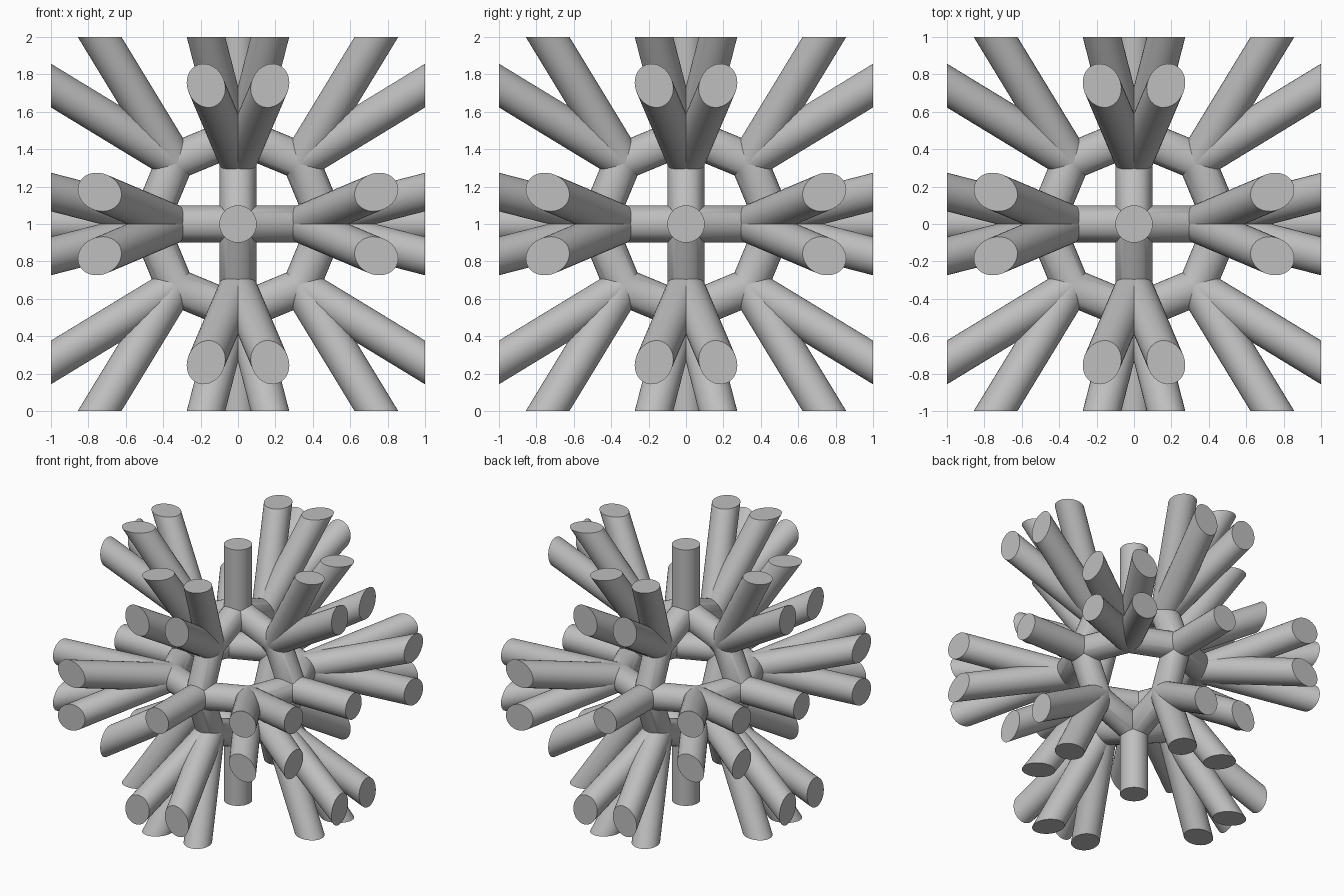
import bpy, bmesh, math
from mathutils import Vector, Matrix
from itertools import product

SIDES = 32
RADIUS = 0.1          # thickness of every bar
RING = 0.475          # centre of the cage to its joints
NODE = RING * math.sqrt(0.5)
CENTRE = Vector((0, 0, 1))

cube = bpy.data.objects.get("Cube")
if cube:
    bpy.data.objects.remove(cube, do_unlink=True)

grey = bpy.data.materials.new("plain grey")
grey.use_nodes = True
grey.diffuse_color = (0.52, 0.52, 0.52, 1)
grey.node_tree.nodes["Principled BSDF"].inputs["Base Color"].default_value = grey.diffuse_color

parts = []


def finish(name, bm):
    bmesh.ops.recalc_face_normals(bm, faces=bm.faces[:])
    mesh = bpy.data.meshes.new(name)
    bm.to_mesh(mesh)
    bm.free()
    mesh.materials.append(grey)
    obj = bpy.data.objects.new(name, mesh)
    obj.location = CENTRE
    bpy.context.collection.objects.link(obj)
    parts.append(obj)


def octagon_ring(name, axis):
    """Round bar following a mitred octagon around one axis."""
    bm = bmesh.new()
    loops = []
    for k in range(8):
        turn = k * math.pi / 4
        loop = []
        for s in range(SIDES):
            a = s * math.tau / SIDES
            rad = RING + RADIUS * math.cos(a) / math.cos(math.pi / 8)
            co = Vector()
            co[axis] = RADIUS * math.sin(a)
            co[(axis + 1) % 3] = rad * math.cos(turn)
            co[(axis + 2) % 3] = rad * math.sin(turn)
            loop.append(bm.verts.new(co))
        loops.append(loop)
    for k in range(8):
        here, there = loops[k], loops[(k + 1) % 8]
        for s in range(SIDES):
            t = (s + 1) % SIDES
            bm.faces.new((here[s], here[t], there[t], there[s]))
    finish(name, bm)


def rod(name, start, end, normal):
    """Round rod from a joint, trimmed flat by the bounding cube's side."""
    bm = bmesh.new()
    direction = (end - start).normalized()
    length = (end - start).length + 2 * RADIUS
    place = (Matrix.Translation(start + direction * length / 2)
             @ direction.to_track_quat('Z', 'Y').to_matrix().to_4x4())
    bmesh.ops.create_cone(bm, cap_ends=True, segments=SIDES, radius1=RADIUS,
                          radius2=RADIUS, depth=length, matrix=place)
    bmesh.ops.bisect_plane(bm, geom=bm.verts[:] + bm.edges[:] + bm.faces[:],
                           plane_co=normal, plane_no=normal, clear_outer=True)
    bmesh.ops.holes_fill(bm, edges=[e for e in bm.edges if e.is_boundary], sides=0)
    finish(name, bm)


# Cage of three crossing octagons
for axis in range(3):
    octagon_ring("cage_ring", axis)

# Rods on each side of the bounding cube
for a, sign in product(range(3), (-1, 1)):
    normal = Vector()
    normal[a] = sign
    rod("axis_rod", normal * RING, normal, normal)
    for b, sb, sc in product(range(3), (-1, 1), (-1, 1)):
        if b == a:
            continue
        c = 3 - a - b
        start = normal * NODE
        start[b] = sb * NODE
        end = normal.copy()
        end[b] = sb * 0.74
        end[c] = sc * 0.171
        rod("spread_rod", start, end, normal)

# Smooth round sides, sharp ends and mitres
bpy.ops.object.select_all(action='DESELECT')
for obj in parts:
    obj.select_set(True)
bpy.context.view_layer.objects.active = parts[0]
bpy.ops.object.shade_smooth_by_angle(angle=math.radians(30))
